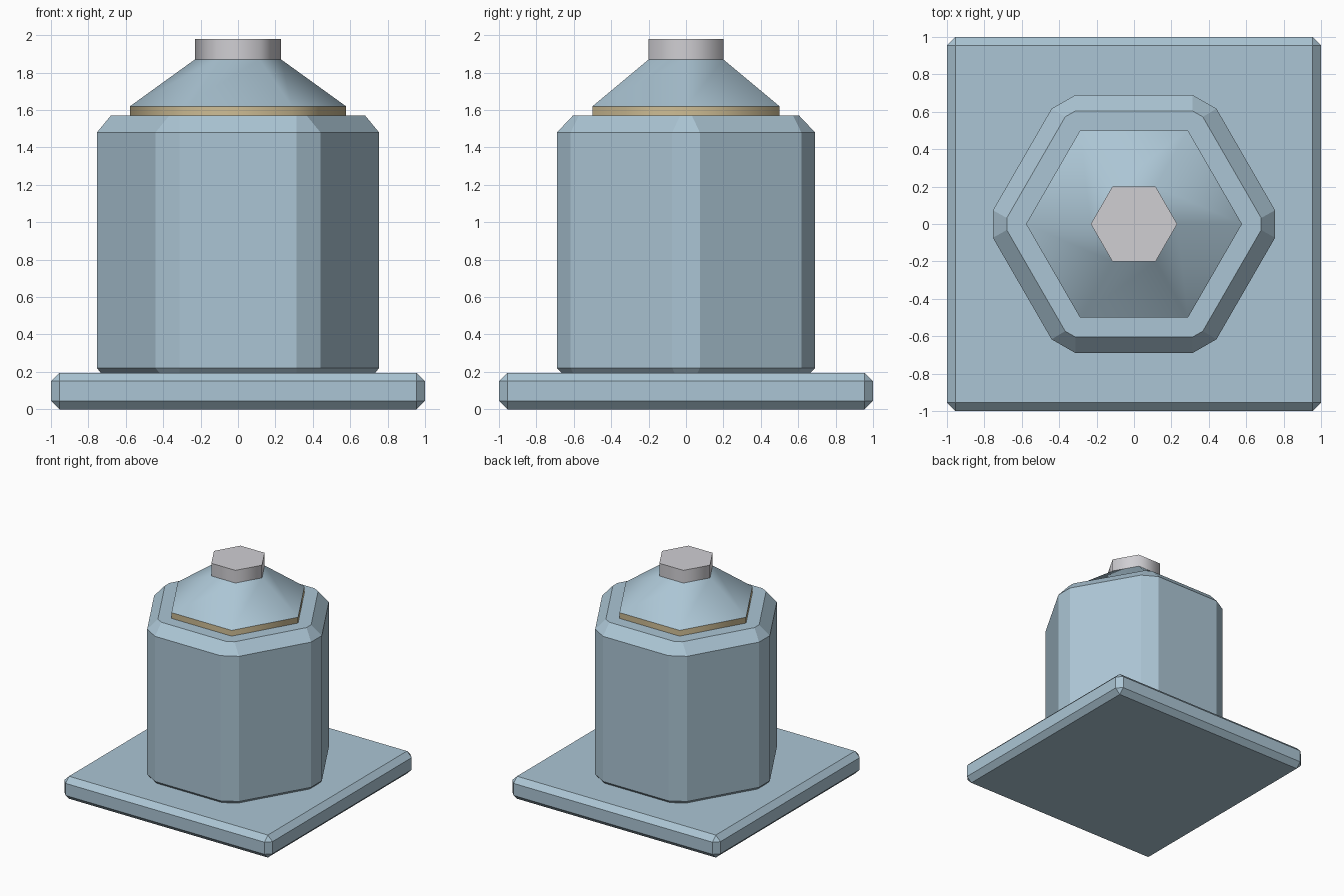
import bpy, bmesh, math
from mathutils import Vector

if "Cube" in bpy.data.objects:
    bpy.data.objects.remove(bpy.data.objects["Cube"])


def material(name, rgb):
    m = bpy.data.materials.new(name)
    m.diffuse_color = (*rgb, 1)
    m.use_nodes = True
    m.node_tree.nodes["Principled BSDF"].inputs["Base Color"].default_value = m.diffuse_color
    return m


BLUE = material("pale_blue", (0.41, 0.56, 0.66))
BRASS = material("pale_brass", (0.62, 0.51, 0.30))
GREY = material("light_grey", (0.63, 0.62, 0.65))


def hexagon(apothem, z, cut=0.0):
    """Hexagon with corners on the x axis; cut trims each corner along its sides."""
    r = apothem / math.cos(math.pi / 6)
    corners = [Vector((r * math.cos(i * math.pi / 3), r * math.sin(i * math.pi / 3), z))
               for i in range(6)]
    if not cut:
        return corners
    out = []
    for i, c in enumerate(corners):
        for other in (corners[i - 1], corners[(i + 1) % 6]):
            out.append(c + (other - c).normalized() * cut)
    return out


def loft(name, loops, mat, smooth=False):
    """Stack loops into a closed solid; smooth sides keep sharp cap rims."""
    bm = bmesh.new()
    rings = [[bm.verts.new(p) for p in loop] for loop in loops]
    n = len(rings[0])
    for a, b in zip(rings, rings[1:]):
        for i in range(n):
            j = (i + 1) % n
            bm.faces.new((a[i], a[j], b[j], b[i])).smooth = smooth
    for cap in (bm.faces.new(rings[0][::-1]), bm.faces.new(rings[-1])):
        for e in cap.edges:
            e.smooth = False
    bm.normal_update()
    me = bpy.data.meshes.new(name)
    bm.to_mesh(me)
    bm.free()
    me.materials.append(mat)
    ob = bpy.data.objects.new(name, me)
    bpy.context.collection.objects.link(ob)
    return ob


# Square base plate with chamfered edges
H = 0.195
square = [(-1, -1), (1, -1), (1, 1), (-1, 1)]
base = loft("base_plate", [[(x, y, z) for x, y in square] for z in (0, H)], BLUE)
bevel = base.modifiers.new("chamfer", 'BEVEL')
bevel.width = 0.045
bevel.segments = 1

# Hexagonal body with trimmed corners, chamfered top and bottom (bottom sunk in the plate)
loft("body", [hexagon(0.605, 0.13, 0.037), hexagon(0.69, 0.22, 0.085),
              hexagon(0.69, 1.48, 0.085), hexagon(0.605, 1.57, 0.037)], BLUE)

# Collar, sloped roof and top knob
loft("collar", [hexagon(0.5, 1.57), hexagon(0.5, 1.62)], BRASS, True)
loft("roof", [hexagon(0.5, 1.62), hexagon(0.2, 1.87)], BLUE, True)
loft("top_knob", [hexagon(0.2, 1.87), hexagon(0.2, 1.98)], GREY, True)
